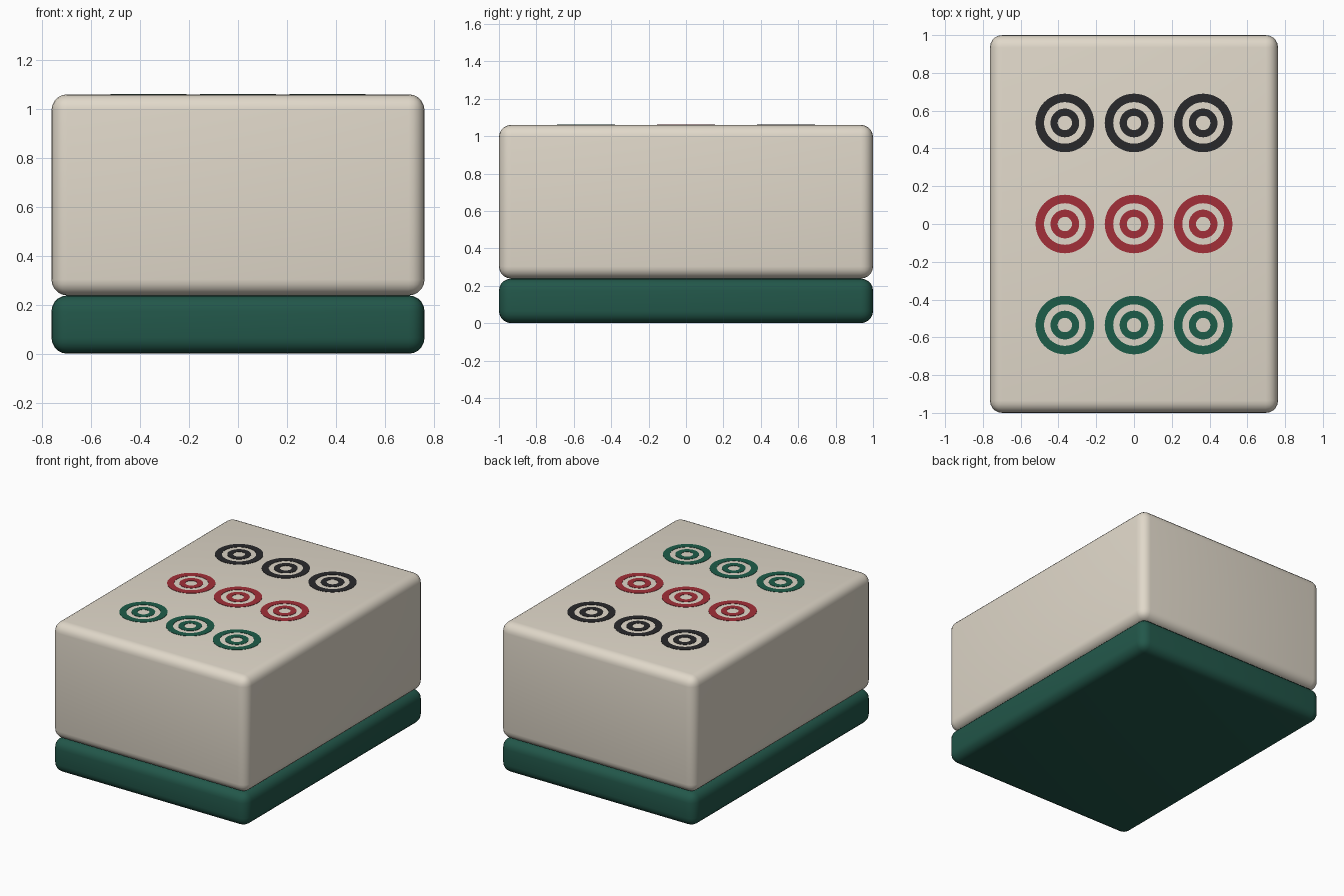
import bpy, bmesh
from math import cos, sin, tau

if "Cube" in bpy.data.objects:
    bpy.data.objects.remove(bpy.data.objects["Cube"])

W, L, SEAM, TOP = 1.525, 2.0, 0.238, 1.06


def material(name, rgb):
    m = bpy.data.materials.new(name)
    m.diffuse_color = (*rgb, 1)
    m.use_nodes = True
    m.node_tree.nodes["Principled BSDF"].inputs["Base Color"].default_value = m.diffuse_color
    return m


ivory = material("ivory", (0.75, 0.69, 0.59))
jade = material("jade", (0.016, 0.095, 0.068))
ink_black = material("ink_black", (0.022, 0.022, 0.024))
ink_red = material("ink_red", (0.36, 0.028, 0.04))
ink_green = material("ink_green", (0.012, 0.108, 0.066))


def rounded_slab(name, z0, z1, mat, radius=0.065):
    bpy.ops.mesh.primitive_cube_add(size=1, location=(0, 0, (z0 + z1) / 2))
    ob = bpy.context.object
    ob.name = name
    ob.scale = (W, L, z1 - z0)
    bpy.ops.object.transform_apply(location=False, rotation=False, scale=True)
    bev = ob.modifiers.new("rounding", 'BEVEL')
    bev.width, bev.segments = radius, 5
    bpy.ops.object.modifier_apply(modifier="rounding")
    bpy.ops.object.shade_smooth_by_angle()
    ob.data.materials.append(mat)


def add_ring(bm, x, y, r_in, r_out, z0, z1, n=48):
    # rectangular section swept around the circle centre
    section = [(r_in, z0), (r_out, z0), (r_out, z1), (r_in, z1)]
    rows = [[bm.verts.new((x + r * cos(tau * i / n), y + r * sin(tau * i / n), z))
             for r, z in section] for i in range(n)]
    for i in range(n):
        a, b = rows[i], rows[(i + 1) % n]
        for k in range(4):
            j = (k + 1) % 4
            bm.faces.new((a[k], b[k], b[j], a[j]))


def circle_row(name, y, mat):
    bm = bmesh.new()
    for x in (-0.366, 0, 0.366):
        for r_in, r_out in ((0.11, 0.155), (0.038, 0.076)):
            add_ring(bm, x, y, r_in, r_out, TOP - 0.004, TOP + 0.002)
    bmesh.ops.recalc_face_normals(bm, faces=bm.faces)
    me = bpy.data.meshes.new(name)
    bm.to_mesh(me)
    bm.free()
    me.materials.append(mat)
    bpy.context.collection.objects.link(bpy.data.objects.new(name, me))


# two-layer tile
rounded_slab("tile_back", 0, SEAM, jade)
rounded_slab("tile_face", SEAM, TOP, ivory)

# three rows of concentric circles on the face
circle_row("black_circles", 0.535, ink_black)
circle_row("red_circles", 0, ink_red)
circle_row("green_circles", -0.535, ink_green)
